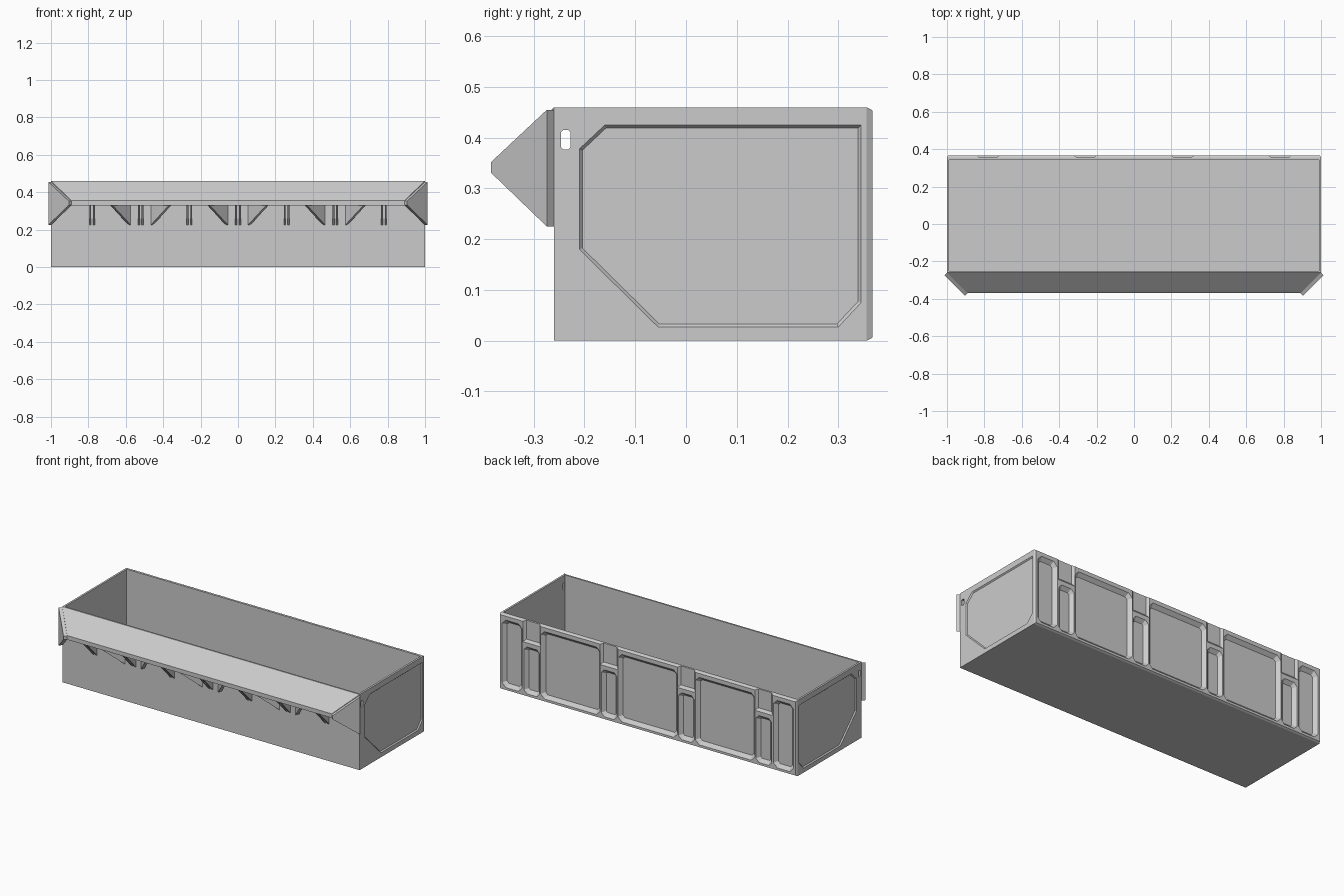
import bpy, bmesh
from mathutils import Vector

if "Cube" in bpy.data.objects:
    bpy.data.objects.remove(bpy.data.objects["Cube"])

FRONT, BACK, TOP = -0.26, 0.367, 0.46


def loft(name, loops, hidden=False):
    """Closed solid through loops with equal point counts."""
    bm = bmesh.new()
    rings = [[bm.verts.new(p) for p in loop] for loop in loops]
    n = len(rings[0])
    for a, b in zip(rings, rings[1:]):
        for i in range(n):
            j = (i + 1) % n
            bm.faces.new((a[i], a[j], b[j], b[i]))
    bm.faces.new(rings[0])
    bm.faces.new(rings[-1])
    bmesh.ops.recalc_face_normals(bm, faces=bm.faces)
    me = bpy.data.meshes.new(name)
    bm.to_mesh(me)
    bm.free()
    ob = bpy.data.objects.new(name, me)
    bpy.context.collection.objects.link(ob)
    ob.hide_render = hidden
    return ob


def rect(x, y0, y1):
    return [(-x, y0), (x, y0), (x, y1), (-x, y1)]


def inset(poly, d):
    """Offset a convex counter-clockwise polygon inwards by d."""
    pts = [Vector(p) for p in poly]
    out = []
    for i, p in enumerate(pts):
        e1 = (p - pts[i - 1]).normalized()
        e2 = (pts[(i + 1) % len(pts)] - p).normalized()
        n1, n2 = Vector((-e1.y, e1.x)), Vector((-e2.y, e2.x))
        out.append(p + (n1 + n2) * d / (1 + n1.dot(n2)))
    return out


def chamfered(x0, x1, z0, z1, c):
    return [(x0 + c, z0), (x1 - c, z0), (x1, z0 + c), (x1, z1 - c),
            (x1 - c, z1), (x0 + c, z1), (x0, z1 - c), (x0, z0 + c)]


def cut(target, loops):
    cutter = loft("recess_cutter", loops, hidden=True)
    mod = target.modifiers.new("cut", 'BOOLEAN')
    mod.operation, mod.solver, mod.object = 'DIFFERENCE', 'EXACT', cutter
    bpy.context.view_layer.objects.active = target
    bpy.ops.object.modifier_apply(modifier=mod.name)
    bpy.data.objects.remove(cutter, do_unlink=True)


def cut_recess(target, poly, width, depth, place):
    """Recess with sloped sides; place(u, v, d) puts a point d below the surface."""
    cut(target, [[place(u, v, d) for u, v in inset(poly, width * d / depth)]
                 for d in (-depth / 2, depth)])


# Open box with a bevelled back edge
box = loft("bin_body", [
    [(x, FRONT, z) for x, z in rect(1, 0, TOP)],
    [(x, 0.356, z) for x, z in rect(1, 0, TOP)],
    [(x, BACK, z) for x, z in rect(0.993, 0.006, TOP - 0.006)]])
cut(box, [[(x, y, z) for x, y in rect(0.988, FRONT + 0.01, 0.342)] for z in (0.01, 0.7)])


# Back panels: wide, narrow and short recesses, plus notches open at the top
def on_back(u, v, d):
    return (u, BACK - d, v)


panels = [(c - 0.2, c + 0.2, 0.43, 0.025) for c in (-0.52, 0, 0.52)]
panels += [(-0.98, -0.845, 0.43, 0.025), (0.845, 0.98, 0.43, 0.025)]
for c in (-0.78, -0.26, 0.26, 0.78):
    panels.append((c - 0.053, c + 0.053, 0.305, 0.02))
    cut_recess(box, [(c - 0.06, 0.33), (c + 0.06, 0.33), (c + 0.06, 0.7), (c - 0.06, 0.7)],
               0.015, 0.012, on_back)
for x0, x1, z1, c in panels:
    cut_recess(box, chamfered(x0, x1, 0.02, z1, c), 0.02, 0.02, on_back)

# Side panels
side = [(-0.055, 0.027), (0.30, 0.027), (0.345, 0.075), (0.345, 0.425),
        (-0.16, 0.425), (-0.21, 0.378), (-0.21, 0.18)]
for s in (-1, 1):
    cut_recess(box, side, 0.006, 0.007, lambda u, v, d: (s * (1 - d), u, v))

# Slot through both side walls
slot = chamfered(-0.246, -0.228, 0.377, 0.415, 0.004)
cut(box, [[(x, y, z) for y, z in slot] for x in (-1.2, 1.2)])

# Front lip sheet with mitred ends
lip = [(-0.26, 0.46), (-0.352, 0.373), (-0.357, 0.368), (-0.37, 0.355), (-0.37, 0.33),
       (-0.358, 0.33), (-0.358, 0.347), (-0.26, 0.44)]
loft("front_lip", [[(s * (1.26 + y), y, z) for y, z in lip] for s in (-1, 1)])


def plate(name, a, b, t0, t1, z_in, z_out):
    """Upright plate from plan point a on the wall to b, between side offsets t0 and t1."""
    a, b = Vector(a), Vector(b)
    d = (b - a).normalized()
    n = Vector((-d.y, d.x))
    outline = [(a, z_in), (b, z_out), (b, 0.331), (a, 0.225)]
    return loft(name, [[(*(p + n * t), z) for p, z in outline] for t in (t0, t1)])


# Slanted end plates closing the lip
for s in (-1, 1):
    plate("lip_end", (s, FRONT), (s * 0.89, -0.37), -s * 0.001, s * 0.02, 0.455, 0.352)

# Diagonal gussets fanning out below the lip
for c in (-0.52, 0, 0.52):
    for s in (-1, 1):
        plate("diagonal_gusset", (c + s * 0.06, FRONT), (c + s * 0.158, -0.358),
              -0.009, 0.009, 0.445, 0.35)

# Straight gussets, each a pair of thin plates
for i in range(-3, 4):
    for off in (-0.01, 0.01):
        x = i * 0.26 + off
        plate("straight_gusset", (x, FRONT), (x, -0.362), -0.005, 0.005, 0.445, 0.35)
